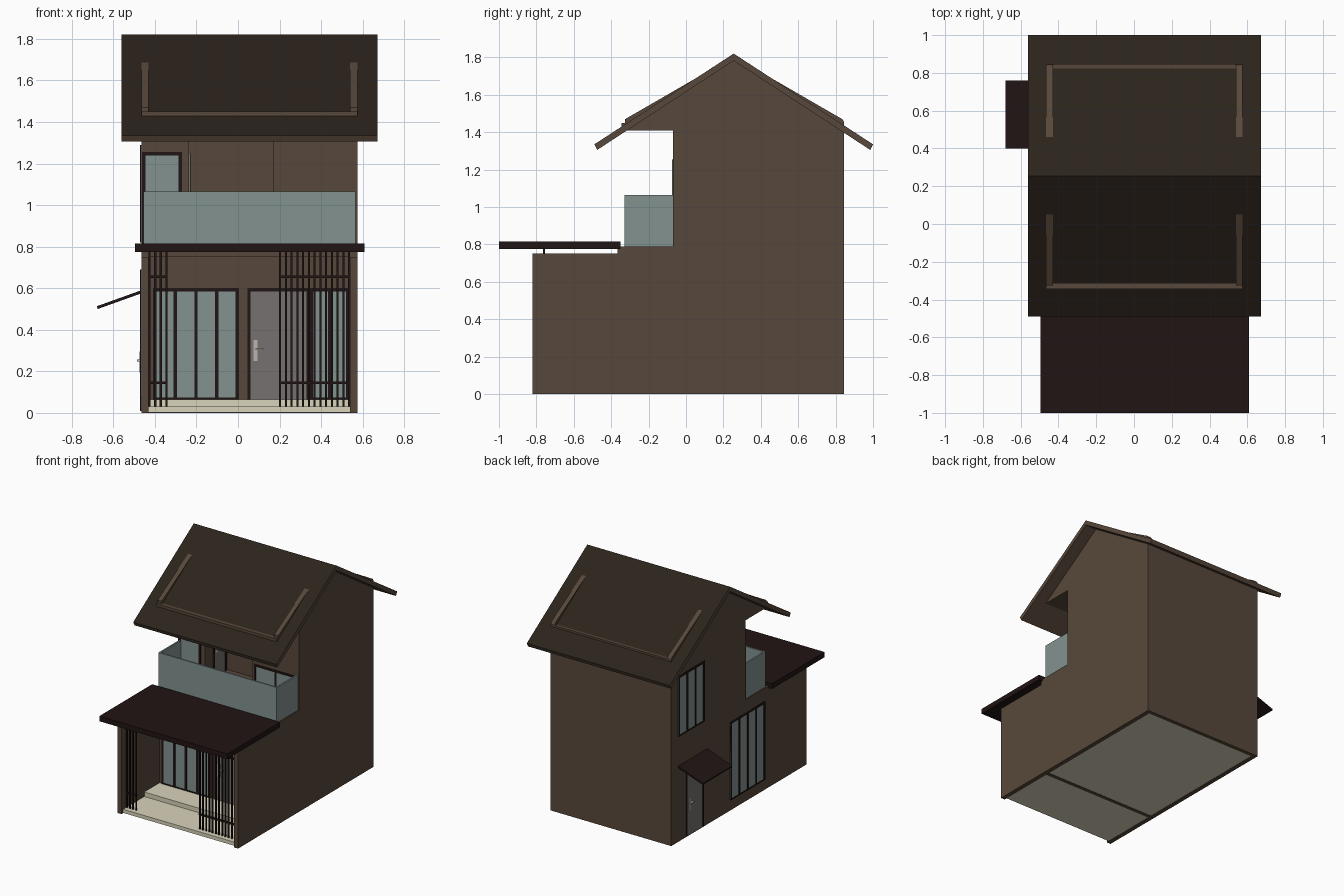
import bpy, bmesh
from mathutils import Vector

if "Cube" in bpy.data.objects:
    bpy.data.objects.remove(bpy.data.objects["Cube"])


def mat(name, r, g, b):
    m = bpy.data.materials.new(name)
    m.diffuse_color = [(c / 255) ** 2.2 for c in (r, g, b)] + [1]
    m.use_nodes = True
    m.node_tree.nodes["Principled BSDF"].inputs["Base Color"].default_value = m.diffuse_color
    return m


WALL = mat("brown_wall", 88, 73, 61)
ROOF = mat("dark_roof", 47, 40, 33)
DARK = mat("dark_metal", 37, 27, 26)
GLASS = mat("glass", 130, 145, 143)
STONE = mat("cream_stone", 215, 210, 185)
DOOR = mat("grey_door", 118, 113, 112)
STEEL = mat("light_steel", 185, 180, 172)


def finish(name, bm, *mats):
    bmesh.ops.recalc_face_normals(bm, faces=bm.faces)
    me = bpy.data.meshes.new(name)
    bm.to_mesh(me)
    bm.free()
    ob = bpy.data.objects.new(name, me)
    bpy.context.collection.objects.link(ob)
    for m in mats:
        me.materials.append(m)
    return ob


def boxes(name, material, *ranges):
    """One object from boxes given as (x0, x1, y0, y1, z0, z1)."""
    bm = bmesh.new()
    for x0, x1, y0, y1, z0, z1 in ranges:
        for v in bmesh.ops.create_cube(bm, size=1)["verts"]:
            v.co = (x1 if v.co.x > 0 else x0, y1 if v.co.y > 0 else y0, z1 if v.co.z > 0 else z0)
    return finish(name, bm, material)


def extrude(name, points, vec, *mats):
    bm = bmesh.new()
    f = bm.faces.new([bm.verts.new(p) for p in points])
    r = bmesh.ops.extrude_face_region(bm, geom=[f])
    verts = [g for g in r["geom"] if isinstance(g, bmesh.types.BMVert)]
    bmesh.ops.translate(bm, verts=verts, vec=Vector(vec))
    if not any(f.is_valid and len(f.verts) == len(points) and f.calc_center_median()[:] == Vector(points[0])[:] for f in bm.faces):
        bmesh.ops.holes_fill(bm, edges=bm.edges)
    return finish(name, bm, *mats)


def placed(axis, a0, a1, d0, d1, z0, z1):
    """Box range on a wall facing along the axis; a runs along the wall."""
    return (a0, a1, d0, d1, z0, z1) if axis == "y" else (d0, d1, a0, a1, z0, z1)


def frame(name, axis, plane, sign, a0, a1, z0, z1, panes=1, w=0.016, sill=True):
    d = sorted((plane - sign * 0.02, plane + sign * 0.006))
    h = w / 2
    step = (a1 - a0 - w) / panes
    parts = [placed(axis, a0 + i * step, a0 + i * step + w, *d, z0, z1) for i in range(panes + 1)]
    parts.append(placed(axis, a0, a1, *d, z1 - w, z1))
    if sill:
        parts.append(placed(axis, a0, a1, *d, z0, z0 + h))
    boxes(name, DARK, *parts)


def window(name, axis, plane, sign, a0, a1, z0, z1, panes):
    d = sorted((plane - sign * 0.01, plane + sign * 0.002))
    boxes(name + "_glass", GLASS, placed(axis, a0, a1, *d, z0, z1))
    frame(name + "_frame", axis, plane, sign, a0, a1, z0, z1, panes)


def door(name, axis, plane, sign, a0, a1, z0, z1, ha):
    d = sorted((plane - sign * 0.01, plane + sign * 0.003))
    boxes(name + "_leaf", DOOR, placed(axis, a0, a1, *d, z0, z1))
    frame(name + "_frame", axis, plane, sign, a0, a1, z0, z1, sill=False)
    zc = z0 + 0.235
    p = sorted((plane, plane + sign * 0.008))
    q = sorted((plane, plane + sign * 0.02))
    lever = sorted((ha, ha + (0.04 if ha < (a0 + a1) / 2 else -0.04)))
    boxes(name + "_handle", STEEL,
          placed(axis, ha - 0.01, ha + 0.01, *p, zc - 0.05, zc + 0.05),
          placed(axis, *lever, *q, zc + 0.003, zc + 0.011))


L, R, T = -0.465, 0.575, 0.035

# Side walls with balcony notch and gable
profile = [(-.82, 0), (.845, 0), (.845, 1.455), (.835, 1.47), (.255, 1.805), (-.325, 1.47),
           (-.325, 1.41), (-.07, 1.41), (-.07, .79), (-.365, .79), (-.365, .75), (-.82, .75)]
for name, x in (("left_wall", L), ("right_wall", R - T)):
    extrude(name, [(x, y, z) for y, z in profile], (T, 0, 0), WALL)

# Back wall, lower front wall, upper front wall with recess
boxes("back_wall", WALL, (L, R, .815, .846, 0, 1.45))
boxes("lower_front_wall", WALL, (L + T, R - T, -.35, -.32, 0, .77))
boxes("upper_front_wall", WALL,
      (L + T, -.235, -.07, -.04, .79, 1.42), (.17, R - T, -.07, -.04, .79, 1.42),
      (-.265, -.235, -.05, .21, .79, 1.42), (.17, .20, -.05, .21, .79, 1.42),
      (-.265, .20, .20, .23, .79, 1.42))
boxes("upper_floor_slab", WALL, (L + .001, R - .001, -.365, .82, .75, .79))
boxes("balcony_ceiling", WALL, (L + .01, R - .01, -.33, .82, 1.411, 1.43))
boxes("balcony_beam", WALL, (L, R, -.345, -.315, 1.411, 1.45))

# Ground floor and porch steps
boxes("ground_floor", STONE, (L + T, R - T, -.80, .82, .002, .03))
boxes("porch_step", STONE, (L + T, R - T, -.54, -.33, .03, .065))

# Gable roof: brown slab with dark upper faces
roof_profile = [(-.49, 1.335), (.255, 1.82), (1.0, 1.335), (.985, 1.305), (.255, 1.782), (-.475, 1.305)]
roof = extrude("gable_roof", [(-.56, y, z) for y, z in roof_profile], (1.232, 0, 0), WALL, ROOF)
for p in roof.data.polygons:
    p.material_index = 1 if p.normal.z > 0.5 else 0

# Porch canopy and side door canopy
boxes("porch_canopy", DARK, (-.495, .608, -1, -.35, .775, .815))
extrude("side_canopy", [(-.46, .4, .592), (-.68, .4, .513), (-.675, .4, .50), (-.46, .4, .577)],
        (0, .36, 0), DARK)

# Porch bar screens
for name, x0, x1, n in (("left_bar_screen", -.425, -.345, 4), ("right_bar_screen", .203, .535, 13)):
    xs = [x0 + (x1 - x0) * i / (n - 1) for i in range(n)]
    bars = [(x - .005, x + .005, -.765, -.755, .03, .78) for x in xs]
    rails = [(min(x0 - .006, x0), x1 + .006, -.766, -.754, z - .006, z + .006) for z in (.145, .655)]
    boxes(name, DARK, *bars, *rails)

# Balcony glass railing
g = .012
boxes("balcony_glass", GLASS, (L + .01, R - .01, -.33, -.33 + g, .79, 1.065),
      (L + .01, L + .01 + g, -.33, -.07, .79, 1.065), (R - .01 - g, R - .01, -.33, -.07, .79, 1.065))

# Windows: front, balcony and left side
window("front_left_window", "y", -.35, -1, -.41, .005, .065, .60, 4)
window("front_right_window", "y", -.35, -1, .345, .535, .065, .60, 2)
window("balcony_left_window", "y", -.07, -1, -.462, -.27, .80, 1.255, 1)
window("balcony_right_window", "y", -.07, -1, .19, .56, .84, 1.05, 2)
window("side_tall_window", "x", L, -1, -.305, .12, .08, .69, 4)
window("side_upper_window", "x", L, -1, .44, .76, .82, 1.29, 3)

# Doors: front entrance, left side, balcony recess
door("front_door", "y", -.35, -1, .045, .345, .065, .60, .085)
door("side_door", "x", L, -1, .45, .67, .01, .52, .63)
door("balcony_door", "x", -.235, 1, .03, .19, .79, 1.25, .06)
